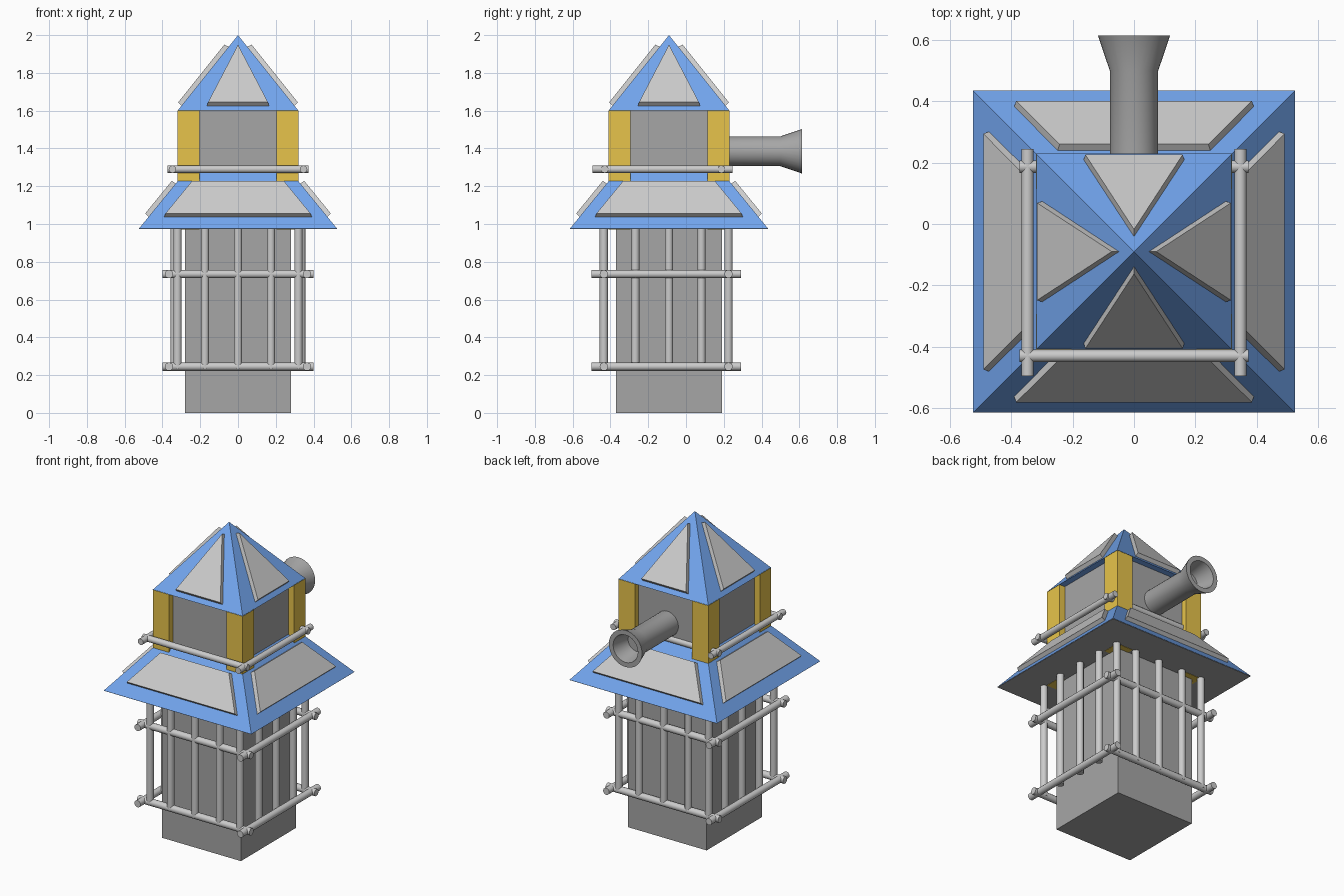
import bpy, bmesh, math
from mathutils import Vector, Matrix

if "Cube" in bpy.data.objects:
    bpy.data.objects.remove(bpy.data.objects["Cube"])

CY = -0.09  # tower axis in y


def material(name, col):
    m = bpy.data.materials.new(name)
    m.diffuse_color = (*col, 1)
    m.use_nodes = True
    m.node_tree.nodes["Principled BSDF"].inputs["Base Color"].default_value = m.diffuse_color
    return m


BLUE = material("blue", (0.17, 0.38, 0.86))
ORANGE = material("orange", (0.80, 0.55, 0.07))
DARK = material("dark_grey", (0.38, 0.38, 0.38))
LIGHT = material("light_grey", (0.75, 0.75, 0.75))


def finish(name, bm, mat, smooth=False):
    bmesh.ops.recalc_face_normals(bm, faces=bm.faces)
    me = bpy.data.meshes.new(name)
    bm.to_mesh(me)
    bm.free()
    me.materials.append(mat)
    ob = bpy.data.objects.new(name, me)
    bpy.context.collection.objects.link(ob)
    if smooth:
        bpy.context.view_layer.objects.active = ob
        bpy.ops.object.select_all(action='DESELECT')
        ob.select_set(True)
        bpy.ops.object.shade_smooth_by_angle(angle=math.radians(40))
    return ob


def box(name, lo, hi, mat):
    lo, hi = Vector(lo), Vector(hi)
    bm = bmesh.new()
    bmesh.ops.create_cube(bm, size=1, matrix=Matrix.Translation((lo + hi) / 2)
                          @ Matrix.Diagonal((*(hi - lo), 1)))
    return finish(name, bm, mat)


def square_cone(name, z0, r0, z1, r1, mat):
    bm = bmesh.new()
    k = math.sqrt(2)
    bmesh.ops.create_cone(bm, cap_ends=True, segments=4, radius1=r0 * k, radius2=r1 * k,
                          depth=z1 - z0, matrix=Matrix.Translation((0, CY, (z0 + z1) / 2))
                          @ Matrix.Rotation(math.pi / 4, 4, 'Z'))
    bmesh.ops.remove_doubles(bm, verts=bm.verts, dist=1e-5)
    return finish(name, bm, mat)


def rod(name, a, b, r=0.022):
    a, b = Vector(a), Vector(b)
    bm = bmesh.new()
    rot = (b - a).to_track_quat('Z', 'Y').to_matrix().to_4x4()
    bmesh.ops.create_cone(bm, cap_ends=True, segments=12, radius1=r, radius2=r,
                          depth=(b - a).length, matrix=Matrix.Translation((a + b) / 2) @ rot)
    return finish(name, bm, LIGHT, True)


def panels(name, z0, w0, z1, w1, surface, thick=0.025, inset=0.008):
    """Raised plate on each of the four roof slopes; surface(z) gives slope distance."""
    slope = surface(0) - surface(1)
    n = Vector((0, -1, slope)).normalized()
    up = Vector((0, slope, 1)).normalized()
    pts = [Vector((x, -surface(z), z)) for x, z in
           ((-w0, z0), (w0, z0), (w1, z1), (-w1, z1))]
    if w1 == 0:
        pts.pop()
    mid = sum(pts, Vector()) / len(pts)
    for i, side in enumerate(("front", "right", "back", "left")):
        bm = bmesh.new()
        base = [bm.verts.new(p - n * 0.005) for p in pts]
        top = [bm.verts.new(p + n * thick + (mid - p).normalized() * inset) for p in pts]
        bm.faces.new(base)
        bm.faces.new(top)
        for j in range(len(pts)):
            k = (j + 1) % len(pts)
            bm.faces.new((base[j], base[k], top[k], top[j]))
        bm.transform(Matrix.Translation((0, CY, 0)) @ Matrix.Rotation(i * math.pi / 2, 4, 'Z'))
        finish(f"{name}_{side}", bm, LIGHT)


# Central core
box("tower_core", (-0.28, CY - 0.28, 0), (0.28, CY + 0.28, 1.61), DARK)

# Roofs and their raised plates
square_cone("lower_roof", 0.975, 0.525, 1.275, 0.28, BLUE)
box("lower_roof_underside", (-0.523, CY - 0.523, 0.973), (0.523, CY + 0.523, 0.976), DARK)
square_cone("upper_roof", 1.60, 0.32, 2.0, 0, BLUE)
panels("lower_roof_plate", 1.038, 0.392, 1.215, 0.25,
       lambda z: 0.525 - (z - 0.975) * 0.245 / 0.3)
panels("upper_roof_plate", 1.625, 0.165, 1.94, 0, lambda z: (2.0 - z) * 0.8)

# Corner posts
for sx in (-1, 1):
    for sy in (-1, 1):
        xs = sorted((sx * 0.204, sx * 0.319))
        ys = sorted((CY + sy * 0.204, CY + sy * 0.319))
        box("corner_post", (xs[0], ys[0], 0.971), (xs[1], ys[1], 1.602), ORANGE)

# Cage: vertical bars
FRONT, BACK = -0.435, 0.225
spots = [(x, y) for y in (FRONT, BACK) for x in (-0.32, -0.175, 0, 0.175, 0.32)]
spots += [(x, y) for x in (-0.335, 0.335) for y in (-0.268, CY, 0.082)]
for x, y in spots:
    rod("cage_bar", (x, y, 0.235), (x, y, 0.98))

# Cage: horizontal rings
for z in (0.245, 0.735):
    for y in (FRONT, BACK):
        rod("cage_rail", (-0.4, y, z), (0.4, y, z))
    for x in (-0.365, 0.365):
        rod("cage_side_rail", (x, -0.50, z), (x, 0.29, z))

# Upper railing
for y in (-0.43, 0.187):
    rod("upper_rail", (-0.373, y, 1.29), (0.373, y, 1.29), 0.02)
for x in (-0.347, 0.347):
    rod("upper_side_rail", (x, -0.495, 1.29), (x, 0.245, 1.29), 0.02)

# Flared barrel on the back, spun from a profile
profile = [(0, 0.17), (0.079, 0.17), (0.079, 0.50), (0.118, 0.615),
           (0.088, 0.615), (0.062, 0.50), (0, 0.50)]
bm = bmesh.new()
vs = [bm.verts.new((r, y, 1.385)) for r, y in profile]
es = [bm.edges.new(p) for p in zip(vs, vs[1:])]
# shift the profile to the spin axis (x = 0, z = 1.385)
bmesh.ops.spin(bm, geom=vs + es, cent=(0, 0, 1.385), axis=(0, 1, 0),
               angle=math.tau, steps=32)
bmesh.ops.remove_doubles(bm, verts=bm.verts, dist=1e-5)
finish("barrel", bm, DARK, True)
